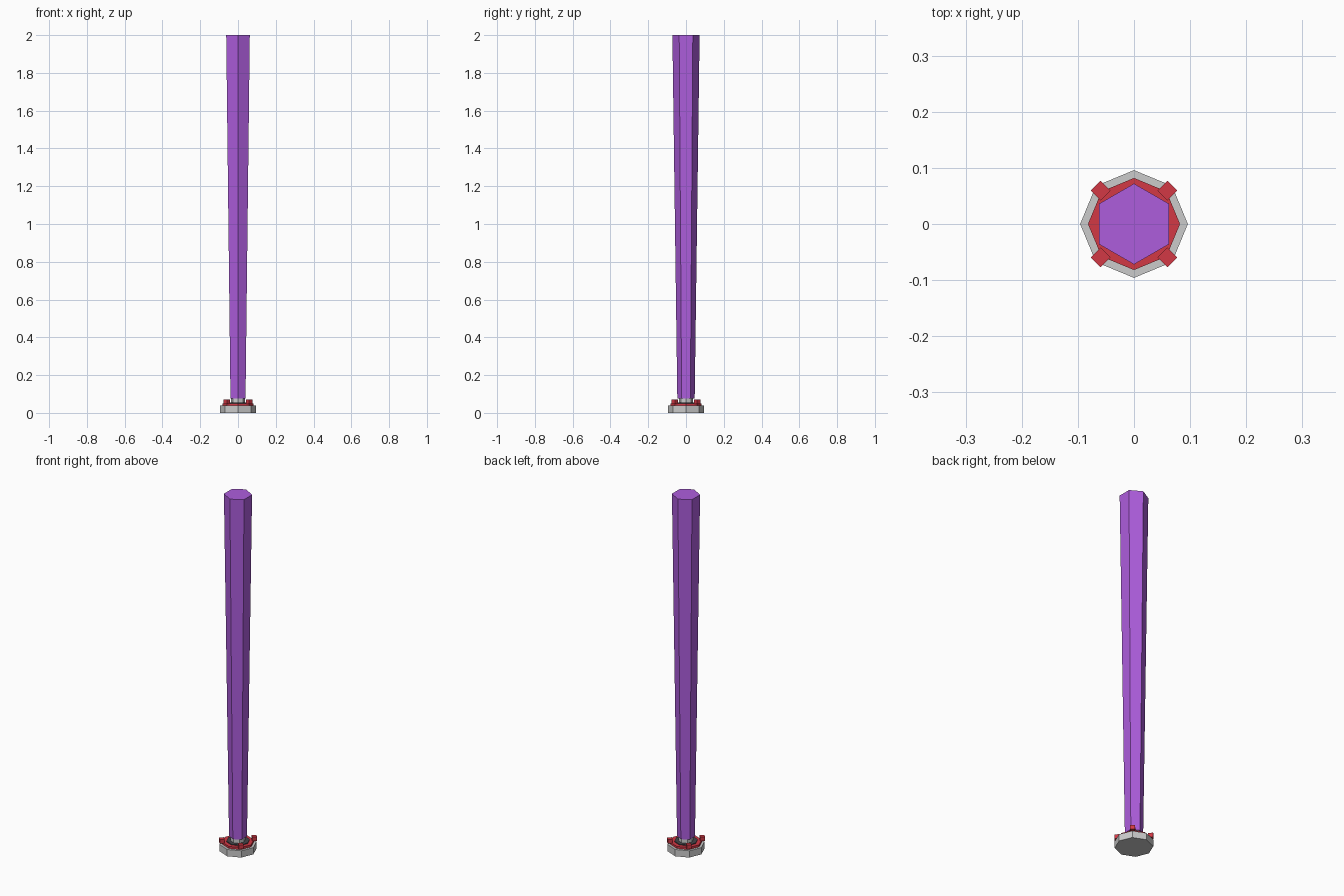
import bpy
from math import pi, cos, sin

if "Cube" in bpy.data.objects:
    bpy.data.objects.remove(bpy.data.objects["Cube"])


def material(name, color):
    m = bpy.data.materials.new(name)
    m.diffuse_color = color
    m.use_nodes = True
    m.node_tree.nodes["Principled BSDF"].inputs["Base Color"].default_value = m.diffuse_color
    return m


purple = material("purple", (0.42, 0.11, 0.72, 1))
red = material("red", (0.65, 0.04, 0.06, 1))
dark = material("dark", (0.06, 0.06, 0.07, 1))


def prism(name, sides, r_low, r_high, z0, z1, mat=None):
    bpy.ops.mesh.primitive_cone_add(vertices=sides, radius1=r_low, radius2=r_high,
                                    depth=z1 - z0, location=(0, 0, (z0 + z1) / 2))
    ob = bpy.context.object
    ob.name = name
    if mat:
        ob.data.materials.append(mat)
    return ob


# Stacked octagonal foot: grey base, red collar, dark socket, grey neck
prism("base", 8, 0.096, 0.096, 0, 0.038)
prism("collar", 8, 0.082, 0.082, 0.038, 0.05, red)
prism("socket", 8, 0.06, 0.06, 0.05, 0.054, dark)
prism("neck", 8, 0.038, 0.038, 0.054, 0.078)

# Long six-sided shaft, widening upwards
prism("shaft", 6, 0.046, 0.072, 0.077, 2.0, purple)

# Four red lugs on the diagonals of the collar
for i in range(4):
    a = pi / 4 + i * pi / 2
    bpy.ops.mesh.primitive_cube_add(size=1, location=(0.084 * cos(a), 0.084 * sin(a), 0.059),
                                    rotation=(0, 0, a), scale=(0.025, 0.025, 0.023))
    lug = bpy.context.object
    lug.name = f"lug_{i + 1}"
    lug.data.materials.append(red)
